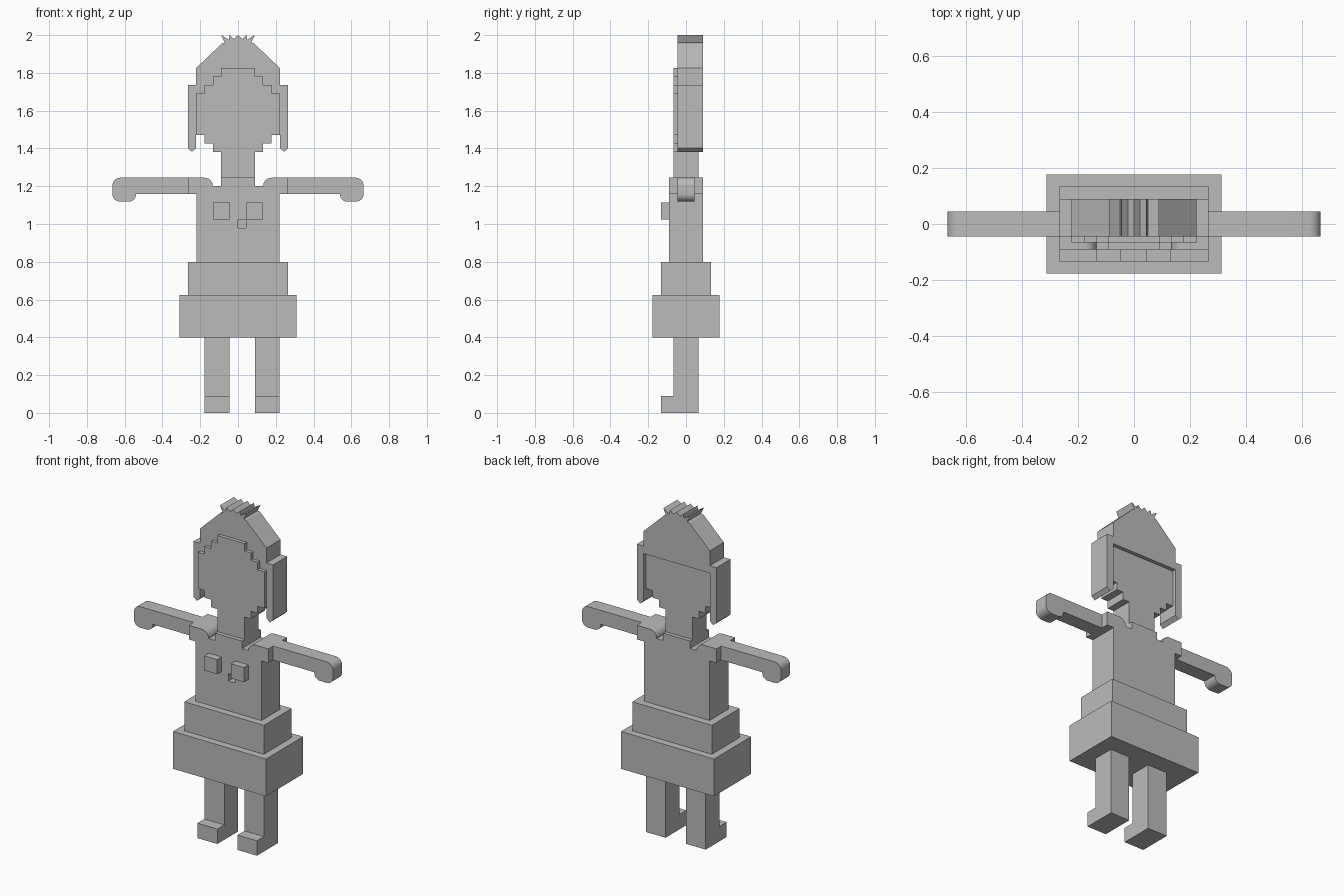
import bpy, bmesh, math

if "Cube" in bpy.data.objects:
    bpy.data.objects.remove(bpy.data.objects["Cube"])

grey = bpy.data.materials.new("plain_grey")
grey.diffuse_color = (0.5, 0.5, 0.5, 1)
grey.use_nodes = True
grey.node_tree.nodes["Principled BSDF"].inputs["Base Color"].default_value = grey.diffuse_color


def extrude(name, pts, y0, y1, axis="y"):
    """Extrude a 2D outline: (x, z) along y, or (y, z) along x."""
    bm = bmesh.new()
    if axis == "y":
        vs = [bm.verts.new((a, y0, b)) for a, b in pts]
    else:
        vs = [bm.verts.new((y0, a, b)) for a, b in pts]
    face = bm.faces.new(vs)
    res = bmesh.ops.extrude_face_region(bm, geom=[face])
    for v in res["geom"]:
        if isinstance(v, bmesh.types.BMVert):
            if axis == "y":
                v.co.y = y1
            else:
                v.co.x = y1
    bmesh.ops.recalc_face_normals(bm, faces=bm.faces[:])
    me = bpy.data.meshes.new(name)
    bm.to_mesh(me)
    bm.free()
    ob = bpy.data.objects.new(name, me)
    bpy.context.collection.objects.link(ob)
    me.materials.append(grey)
    return ob


def box(name, x0, x1, y0, y1, z0, z1):
    return extrude(name, [(x0, z0), (x1, z0), (x1, z1), (x0, z1)], y0, y1)


def arc(cx, cz, r, a0, a1, n=8):
    return [(cx + r * math.cos(math.radians(a0 + (a1 - a0) * i / n)),
             cz + r * math.sin(math.radians(a0 + (a1 - a0) * i / n))) for i in range(n + 1)]


def mirrored(half):
    """Close a right-half outline (ordered bottom to top) with its reflection."""
    return half + [(-x, z) for x, z in reversed(half) if x > 1e-6]


def smooth(ob):
    bpy.ops.object.select_all(action="DESELECT")
    ob.select_set(True)
    bpy.context.view_layer.objects.active = ob
    bpy.ops.object.shade_smooth_by_angle(angle=math.radians(30))


# Legs with feet pointing forward
leg = [(-0.133, 0), (0.066, 0), (0.066, 0.4), (-0.066, 0.4), (-0.066, 0.09), (-0.133, 0.09)]
extrude("left_leg", leg, -0.178, -0.045, "x")
extrude("right_leg", leg, 0.09, 0.22, "x")

# Two-tier skirt
box("skirt_lower", -0.311, 0.311, -0.177, 0.177, 0.4, 0.625)
box("skirt_upper", -0.266, 0.266, -0.133, 0.133, 0.625, 0.8)

# Torso with short sleeves, rounded neckline and collar
torso = extrude("torso", mirrored(
    [(0.22, 0.8), (0.22, 1.16), (0.266, 1.16), (0.266, 1.245)]
    + arc(0.178, 1.2, 0.045, 90, 180)
    + [(0.09, 1.2), (0.09, 1.245)]), -0.09, 0.089)
smooth(torso)

# Small square recess in the chest
cutter = box("recess_cutter", 0.0, 0.043, -0.2, -0.045, 0.98, 1.025)
cutter.hide_render = True
cutter.hide_viewport = True
cut = torso.modifiers.new("recess", "BOOLEAN")
cut.operation = "DIFFERENCE"
cut.solver = "EXACT"
cut.object = cutter

# Chest blocks
for side, x in (("left", -0.133), ("right", 0.045)):
    box(side + "_chest_block", x, x + 0.087, -0.133, -0.09, 1.025, 1.113)

# Arms with drooping rounded hands
arm = ([(0.266, 1.245), (0.266, 1.16), (0.54, 1.16)]
       + arc(0.58, 1.158, 0.04, 180, 270)
       + arc(0.623, 1.16, 0.042, 270, 360)
       + arc(0.623, 1.203, 0.042, 0, 90))
for side, s in (("left", -1), ("right", 1)):
    smooth(extrude(side + "_arm", [(s * x, z) for x, z in arm], -0.044, 0.044))

# Neck and stepped face
box("neck", -0.09, 0.09, -0.066, 0.066, 1.245, 1.381)
extrude("face", mirrored(
    [(0.133, 1.381), (0.133, 1.427), (0.178, 1.427), (0.178, 1.47), (0.222, 1.47),
     (0.222, 1.69), (0.178, 1.69), (0.178, 1.735), (0.133, 1.735), (0.133, 1.78),
     (0.09, 1.78), (0.09, 1.825)]), -0.066, 0.066)

# Hair cap with side locks and a spiky tuft
extrude("hair", mirrored(
    [(0.222, 1.69), (0.222, 1.402), (0.244, 1.382), (0.266, 1.402), (0.266, 1.735),
     (0.222, 1.735), (0.222, 1.825), (0.085, 1.956), (0.07, 1.96), (0.089, 2.0),
     (0.049, 1.976), (0.044, 2.0), (0.022, 1.98), (0, 2.0)]), -0.045, 0.089)
